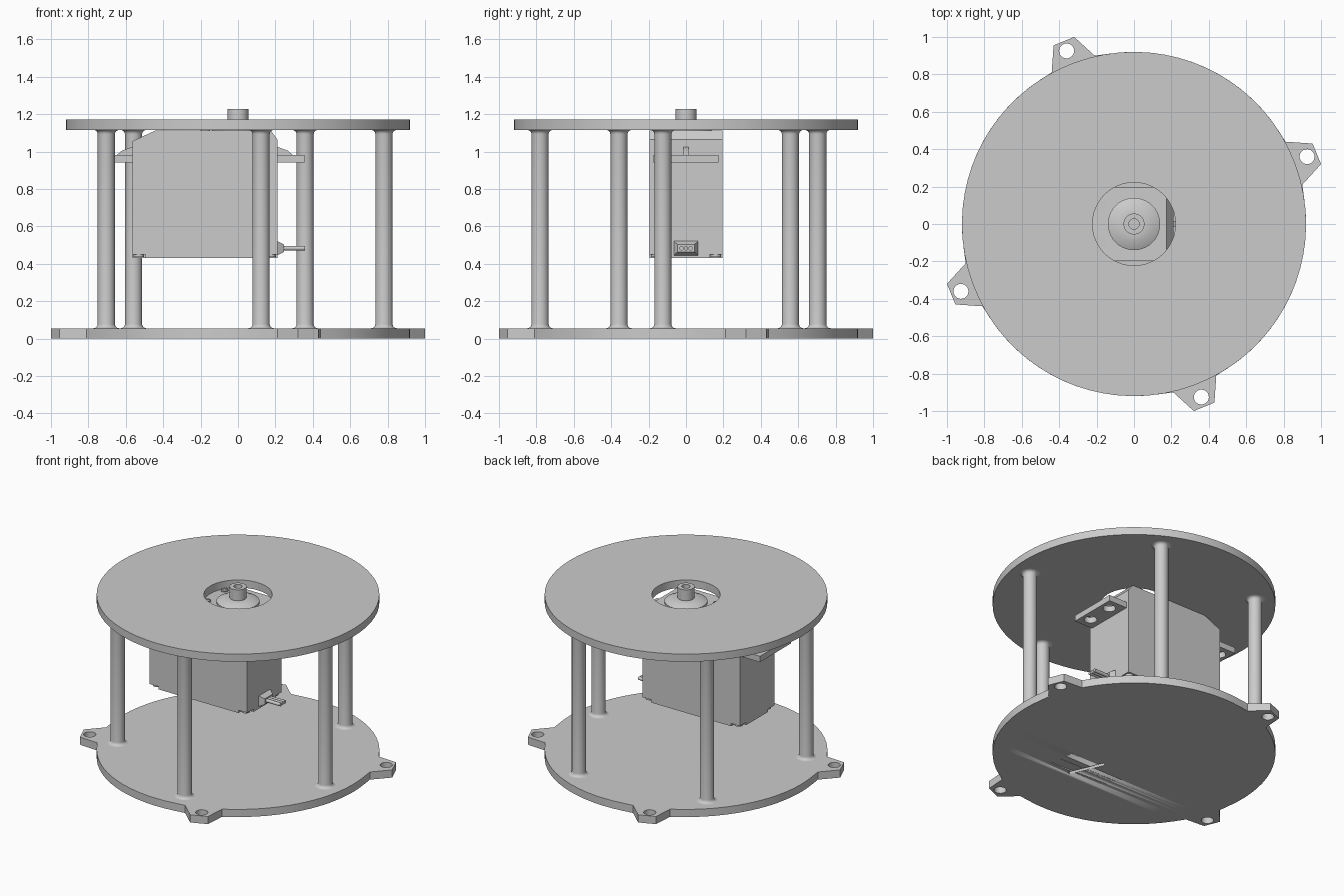
import bpy, bmesh
from math import sin, cos, pi, radians, hypot, atan2

if "Cube" in bpy.data.objects:
    bpy.data.objects.remove(bpy.data.objects["Cube"])


def link(name, bm):
    bmesh.ops.remove_doubles(bm, verts=bm.verts, dist=1e-5)
    bmesh.ops.recalc_face_normals(bm, faces=bm.faces)
    me = bpy.data.meshes.new(name)
    bm.to_mesh(me)
    bm.free()
    ob = bpy.data.objects.new(name, me)
    bpy.context.collection.objects.link(ob)
    return ob


def circle(x, y, r, n=32):
    return [(x + r * cos(2 * pi * i / n), y + r * sin(2 * pi * i / n)) for i in range(n)]


def rect(x0, x1, y0, y1):
    return [(x0, y0), (x1, y0), (x1, y1), (x0, y1)]


def sheet(name, outlines, lo, hi, along_y=False):
    """Flat sheet from an outline plus hole outlines, extruded along z (or y)."""
    cu = bpy.data.curves.new(name, 'CURVE')
    cu.dimensions, cu.fill_mode, cu.extrude = '2D', 'BOTH', (hi - lo) / 2
    for pts in outlines:
        s = cu.splines.new('POLY')
        s.points.add(len(pts) - 1)
        for p, c in zip(s.points, pts):
            p.co = (c[0], c[1], 0, 1)
        s.use_cyclic_u = True
    tmp = bpy.data.objects.new(name + "_curve", cu)
    bpy.context.collection.objects.link(tmp)
    bpy.context.view_layer.update()
    me = bpy.data.meshes.new_from_object(tmp.evaluated_get(bpy.context.evaluated_depsgraph_get()))
    bpy.data.objects.remove(tmp)
    bpy.data.curves.remove(cu)
    bm = bmesh.new()
    bm.from_mesh(me)
    bpy.data.meshes.remove(me)
    mid = (lo + hi) / 2
    for v in bm.verts:
        x, y, z = v.co
        v.co = (x, z + mid, y) if along_y else (x, y, z + mid)
    return link(name, bm)


def lathe(name, profile, x=0, y=0, n=32):
    """Revolve (radius, z) points about a vertical axis; ends are capped."""
    bm = bmesh.new()
    rings = [[bm.verts.new((px, py, z)) for px, py in circle(x, y, r, n)] for r, z in profile]
    for a, b in zip(rings, rings[1:]):
        for i in range(n):
            j = (i + 1) % n
            bm.faces.new((a[i], a[j], b[j], b[i]))
    bm.faces.new(rings[0])
    bm.faces.new(rings[-1])
    return link(name, bm)


# Bottom plate: disc outline interrupted by four mounting ears with holes
R = 0.92
ear = [(0.90, 0.21), (1.0, 0.32), (0.955, 0.43), (0.81, 0.44)]
polar = [(hypot(*p), atan2(p[1], p[0])) for p in ear]
outline, holes = [], []
for k in range(4):
    q = k * pi / 2
    outline += [(r * cos(a + q), r * sin(a + q)) for r, a in polar]
    a0, a1 = polar[-1][1], polar[0][1] + pi / 2
    for i in range(1, 16):
        a = q + a0 + (a1 - a0) * i / 16
        outline.append((R * cos(a), R * sin(a)))
    h = atan2(0.36, 0.925) + q
    holes.append(circle(0.993 * cos(h), 0.993 * sin(h), 0.04, 24))
base = sheet("bottom_plate", [outline] + holes, 0, 0.055)

# Shallow radial groove underneath the bottom plate
cutter = sheet("groove_cutter", [rect(-0.13, 0.13, -0.014, 0.014)], -0.02, 0.02)
cutter.location = (0.11, -0.35, 0)
cutter.rotation_euler.z = radians(113)
cutter.hide_render = True
cutter.hide_set(True)
mod = base.modifiers.new("groove", 'BOOLEAN')
mod.operation, mod.object, mod.solver = 'DIFFERENCE', cutter, 'EXACT'

# Top plate with central opening
sheet("top_plate", [circle(0, 0, R, 72), circle(0, 0, 0.222, 48)], 1.115, 1.17)

# Five posts with filleted ends
fil = [(0.046 + 0.022 * (1 - sin(t)), 0.022 * (1 - cos(t))) for t in [i * pi / 8 for i in range(5)]]
post = [(r, 0.055 + z) for r, z in fil] + [(r, 1.115 - z) for r, z in reversed(fil)]
for k in range(5):
    a = radians(-9 + 72 * k)
    lathe(f"post_{k + 1}", post, 0.79 * cos(a), 0.79 * sin(a))

# Motor case: side profile with chamfered top ends
X0, X1, W, TOP = -0.565, 0.21, 0.195, 1.113
sheet("motor_case", [[(X0, 0.45), (X1, 0.45), (X1, 1.065), (0.175, TOP), (-0.44, TOP), (X0, 1.055)]],
      -W, W, along_y=True)

# Case underside with corner notches, and a screw in each notch
n = 0.07
sheet("motor_base", [[(X0 + n, -W), (X1 - n, -W), (X1 - n, n - W), (X1, n - W), (X1, W - n), (X1 - n, W - n),
                      (X1 - n, W), (X0 + n, W), (X0 + n, W - n), (X0, W - n), (X0, n - W), (X0 + n, n - W)]],
      0.43, 0.45)
for i, x in enumerate((X0 + 0.035, X1 - 0.035)):
    for j, y in enumerate((-W + 0.035, W - 0.035)):
        lathe(f"base_screw_{i}{j}", [(0.028, 0.436), (0.028, 0.452)], x, y, 20)

# Mounting flanges with two holes and a gusset at each end
for side, xe, s in (("right", X1, 1), ("left", X0, -1)):
    xo = xe + 0.145 * s
    sheet(f"{side}_flange", [rect(min(xe, xo), max(xe, xo), -0.175, 0.175)] +
          [circle(xe + 0.08 * s, y, 0.042, 24) for y in (-0.095, 0.095)], 0.94, 0.982)
    sheet(f"{side}_gusset", [[(xe, 0.98), (xe + 0.085 * s, 0.98), (xe + 0.055 * s, 1.005), (xe, 1.025)]],
          -0.014, 0.014, along_y=True)

# Output boss and hollow shaft, plus two small case screws
lathe("output_boss", [(0.14, 1.11), (0.14, 1.125), (0.10, 1.145), (0.06, 1.15)], n=40)
lathe("output_shaft", [(0.056, 1.14), (0.056, 1.228), (0.028, 1.228), (0.028, 1.17)])
for k, y in enumerate((-0.098, 0.098)):
    lathe(f"top_screw_{k + 1}", [(0.025, 1.105), (0.025, 1.12), (0.019, 1.12), (0.019, 1.114)], -0.175, y, 20)

# Cable grommet (tapered) and three wires
bm = bmesh.new()
ends = []
for x, hy, hz in ((X1, 0.065, 0.038), (X1 + 0.035, 0.045, 0.02)):
    ends.append([bm.verts.new((x, y, 0.483 + z)) for y, z in rect(-hy, hy, -hz, hz)])
for i in range(4):
    j = (i + 1) % 4
    bm.faces.new((ends[0][i], ends[0][j], ends[1][j], ends[1][i]))
for e in ends:
    bm.faces.new(e)
link("cable_grommet", bm)
for k in range(3):
    w = lathe(f"wire_{k + 1}", [(0.012, 0.20), (0.012, 0.357)], n=12)
    w.rotation_euler.y = pi / 2
    w.location = (0, 0.024 * (k - 1), 0.483)

# Smooth round surfaces, keep edges sharp
meshes = [o for o in bpy.data.objects if o.type == 'MESH' and o is not cutter]
for o in meshes:
    o.select_set(True)
bpy.context.view_layer.objects.active = base
bpy.ops.object.shade_smooth_by_angle(angle=radians(30))
